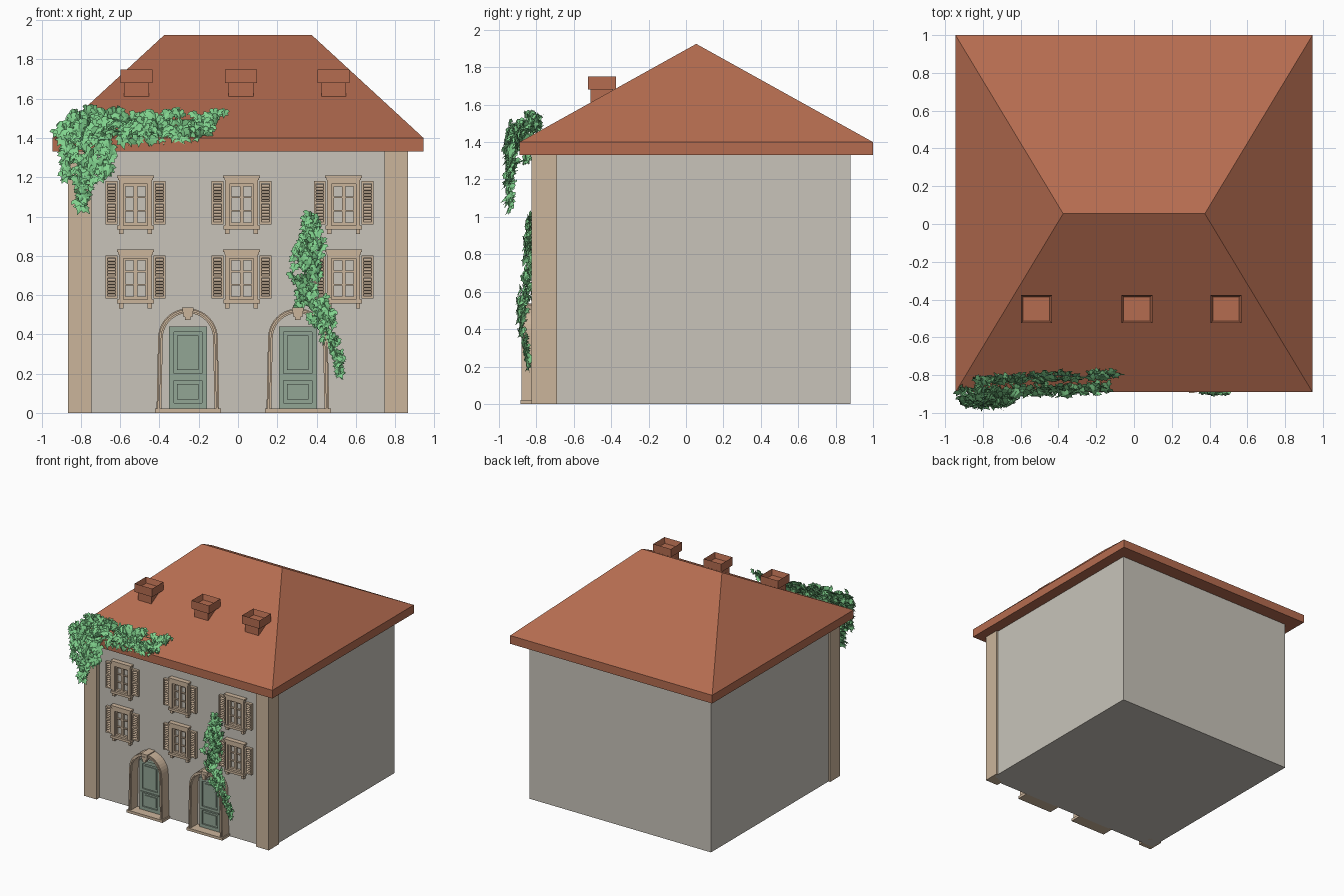
import bpy, bmesh, math, random
from mathutils import Vector, Matrix

if "Cube" in bpy.data.objects:
    bpy.data.objects.remove(bpy.data.objects["Cube"])

random.seed(7)
WALL_Y = -0.785


def mat(name, rgb):
    m = bpy.data.materials.new(name)
    m.diffuse_color = (*rgb, 1)
    m.use_nodes = True
    m.node_tree.nodes["Principled BSDF"].inputs["Base Color"].default_value = m.diffuse_color
    return m


PLASTER = mat("plaster", (0.58, 0.55, 0.49))
STONE = mat("stone", (0.60, 0.46, 0.33))
TILE = mat("tile", (0.46, 0.15, 0.08))
GREEN = mat("door_paint", (0.29, 0.38, 0.30))
LEAF = mat("leaf", (0.22, 0.65, 0.27))


def finish(bm, name, m, loc=(0, 0, 0)):
    bmesh.ops.recalc_face_normals(bm, faces=bm.faces)
    me = bpy.data.meshes.new(name)
    bm.to_mesh(me)
    bm.free()
    me.materials.append(m)
    return place(me, name, loc)


def place(me, name, loc):
    ob = bpy.data.objects.new(name, me)
    ob.location = loc
    bpy.context.collection.objects.link(ob)
    return ob


def box(bm, x0, x1, y0, y1, z0, z1, tilt=0):
    c = Vector(((x0 + x1) / 2, (y0 + y1) / 2, (z0 + z1) / 2))
    mx = (Matrix.Translation(c) @ Matrix.Rotation(tilt, 4, 'X')
          @ Matrix.Diagonal((x1 - x0, y1 - y0, z1 - z0, 1)))
    return bmesh.ops.create_cube(bm, size=1, matrix=mx)['verts']


def pair(bm, x0, x1, *rest):
    """Box and its mirror image across x = 0."""
    box(bm, x0, x1, *rest)
    box(bm, -x1, -x0, *rest)


# House body and front corner pilasters
bm = bmesh.new()
box(bm, -0.85, 0.85, WALL_Y, 0.88, 0, 1.35)
finish(bm, "walls", PLASTER)
bm = bmesh.new()
pair(bm, 0.745, 0.865, -0.825, -0.69, 0, 1.35)
finish(bm, "corner_pilasters", STONE)

# Hipped roof: eave slab with its top edge drawn up to a ridge
bm = bmesh.new()
low, high = ([bm.verts.new((x, y, z)) for x, y in
              ((-.945, -.89), (.945, -.89), (.945, 1), (-.945, 1))] for z in (1.33, 1.40))
ra, rb = bm.verts.new((-0.375, 0.055, 1.925)), bm.verts.new((0.375, 0.055, 1.925))
bm.faces.new(low[::-1])
for i in range(4):
    j = (i + 1) % 4
    bm.faces.new((low[i], low[j], high[j], high[i]))
a, b, c, d = high
for f in ((a, b, rb, ra), (b, c, rb), (c, d, ra, rb), (d, a, ra)):
    bm.faces.new(f)
finish(bm, "roof", TILE)

# Chimneys with a hollow cap
for i, x in enumerate((-0.517, 0.015, 0.487)):
    bm = bmesh.new()
    box(bm, -0.063, 0.063, -0.06, 0.06, 1.57, 1.685)
    cap = box(bm, -0.082, 0.082, -0.075, 0.075, 1.68, 1.75)
    top = max({f for v in cap for f in v.link_faces}, key=lambda f: f.calc_center_median().z)
    bmesh.ops.inset_region(bm, faces=[top], thickness=0.017)
    bmesh.ops.translate(bm, verts=top.verts, vec=(0, 0, -0.045))
    finish(bm, f"chimney_{i + 1}", TILE, (x, -0.45, 0))

# Window: casing, glazing bars, cornice, sill and brackets (z measured from its centre)
bm = bmesh.new()
pair(bm, 0.062, 0.084, -0.033, 0.01, -0.115, 0.115)
box(bm, -0.062, 0.062, -0.033, 0.01, 0.095, 0.115)
pair(bm, 0.050, 0.062, -0.02, 0.01, -0.115, 0.095)
box(bm, -0.062, 0.062, -0.02, 0.01, -0.115, -0.10)
box(bm, -0.062, 0.062, -0.02, 0.01, 0.083, 0.095)
box(bm, -0.009, 0.009, -0.022, 0.01, -0.115, 0.095)
for z in (-0.04, 0.028):
    box(bm, -0.06, 0.06, -0.016, 0.01, z - 0.004, z + 0.004)
box(bm, -0.088, 0.088, -0.036, 0.01, 0.115, 0.127)
box(bm, -0.094, 0.094, -0.04, 0.01, 0.127, 0.14)
box(bm, -0.093, 0.093, -0.04, 0.01, -0.135, -0.115)
pair(bm, 0.062, 0.084, -0.03, 0.01, -0.16, -0.135)
window = finish(bm, "window_upper_1", STONE).data

# Louvred shutter pair
bm = bmesh.new()
for x in (0.092, 0.142):
    pair(bm, x, x + 0.01, -0.025, 0.01, -0.11, 0.11)
for z in (-0.11, -0.006, 0.098):
    pair(bm, 0.102, 0.142, -0.023, 0.01, z, z + 0.012)
for i in range(12):
    z = -0.098 + 0.0155 * i + (0.012 if i > 5 else 0.004)
    pair(bm, 0.100, 0.144, -0.021, 0.001, z - 0.002, z + 0.003, 0.6)
shutters = finish(bm, "shutters_upper_1", STONE).data

for row, z in (("upper", 1.07), ("lower", 0.692)):
    for i, x in enumerate((-0.522, 0.018, 0.538)):
        for me, kind in ((window, "window"), (shutters, "shutters")):
            name, loc = f"{kind}_{row}_{i + 1}", (x, WALL_Y, z)
            if name in bpy.data.objects:
                bpy.data.objects[name].location = loc
            else:
                place(me, name, loc)


def arch_line(r, foot):
    arc = [(r * math.cos(math.pi * k / 20), 0.38 + r * math.sin(math.pi * k / 20)) for k in range(21)]
    return [(foot, 0)] + arc + [(-foot, 0)]


def arch(bm, outer, inner, y0, y1):
    """Arched band of rectangular section."""
    rings = [[bm.verts.new((x, y, z)) for x, z in line]
             for line, y in ((outer, y0), (outer, y1), (inner, y1), (inner, y0))]
    for p, q in zip(rings, rings[1:] + rings[:1]):
        for k in range(len(p) - 1):
            bm.faces.new((p[k], p[k + 1], q[k + 1], q[k]))
    for k in (0, -1):
        bm.faces.new([r[k] for r in rings])


for i, x in enumerate((-0.255, 0.305)):
    # Deep arched surround with raised lip, step and keystone
    bm = bmesh.new()
    arch(bm, arch_line(0.152, 0.160), arch_line(0.128, 0.136), -0.872, WALL_Y + 0.01)
    arch(bm, arch_line(0.147, 0.155), arch_line(0.136, 0.144), -0.880, -0.868)
    box(bm, -0.168, 0.168, -0.885, WALL_Y + 0.01, 0, 0.022)
    key = box(bm, -0.03, 0.03, -0.89, WALL_Y + 0.01, 0.488, 0.538)
    for v in key:
        if v.co.z < 0.5:
            v.co.x *= 0.75
    box(bm, -0.014, 0.014, -0.895, -0.86, 0.472, 0.515)
    finish(bm, f"door_surround_{i + 1}", STONE, (x, 0, 0))
    # Panelled door
    bm = bmesh.new()
    box(bm, -0.097, 0.097, -0.80, WALL_Y + 0.01, 0.022, 0.44)
    pair(bm, 0.072, 0.097, -0.812, -0.79, 0.022, 0.44)
    for z0, z1 in ((0.022, 0.05), (0.165, 0.20), (0.412, 0.44)):
        box(bm, -0.072, 0.072, -0.812, -0.79, z0, z1)
    box(bm, -0.085, 0.085, -0.818, -0.79, 0.170, 0.180)
    for z0, z1 in ((0.068, 0.147), (0.218, 0.394)):
        box(bm, -0.055, 0.055, -0.808, -0.79, z0, z1)
    finish(bm, f"door_{i + 1}", GREEN, (x, 0, 0))

# Half outline of a five-lobed ivy leaf, from stalk to tip
HALF = [(0.22, -0.12), (0.50, 0.05), (0.33, 0.25), (0.48, 0.50), (0.20, 0.56)]
OUTLINE = [(0, 0)] + HALF + [(0, 1)] + [(-x, y) for x, y in HALF[::-1]]


def add_leaf(bm, p, size, lift):
    g = random.gauss
    n = Vector((g(0, 0.55), -1, lift + g(0, 0.45))).normalized()
    tip = Vector((g(0, 0.6), g(0, 0.2), -1))
    tip = (tip - n * tip.dot(n)).normalized()
    side = tip.cross(n)

    def vert(x, y):
        bend = -0.35 * abs(x) - 0.3 * (y - 0.3) ** 2
        co = p + size * (side * x + tip * (y - 0.4) + n * bend)
        co.y = max(co.y, -1.0)
        return bm.verts.new(co)
    mid = vert(0, 0.35)
    rim = [vert(x, y) for x, y in OUTLINE]
    for k in range(len(rim)):
        bm.faces.new((mid, rim[k], rim[(k + 1) % len(rim)]))


def ivy(name, strands, size, lift):
    """Scatter leaves round strands of (x, y, z, spread) points; add a thin stem along each."""
    bm = bmesh.new()
    stems = bpy.data.curves.new(name + "_stems", 'CURVE')
    stems.dimensions, stems.bevel_depth, stems.bevel_resolution = '3D', 0.004, 0
    stems.materials.append(LEAF)
    for count, pts in strands:
        sp = stems.splines.new('POLY')
        sp.points.add(len(pts) - 1)
        for s, q in zip(sp.points, pts):
            s.co = (*q[:3], 1)
        lens = [(Vector(q[:3]) - Vector(p[:3])).length for p, q in zip(pts, pts[1:])]
        for _ in range(count):
            k = random.choices(range(len(lens)), lens)[0]
            q = Vector(pts[k]).lerp(Vector(pts[k + 1]), random.random())
            u = Vector([random.uniform(-1, 1) for _ in range(3)]) * q[3]
            add_leaf(bm, Vector(q[:3]) + Vector((u.x, u.y * 0.45, u.z)),
                     size * random.uniform(0.75, 1.2), lift)
    me = bpy.data.meshes.new(name)
    bm.to_mesh(me)
    bm.free()
    me.materials.append(LEAF)
    place(me, name, (0, 0, 0))
    place(stems, name + "_stems", (0, 0, 0))


# Ivy on the eaves, with trailing ends at the left corner
ivy("roof_ivy", [
    (170, [(-.87, -.90, 1.46, .05), (-.55, -.89, 1.43, .055), (-.25, -.885, 1.43, .045), (-.14, -.87, 1.46, .03)]),
    (110, [(-.84, -.84, 1.51, .035), (-.5, -.82, 1.49, .04), (-.25, -.81, 1.49, .04), (-.09, -.80, 1.51, .025)]),
    (55, [(-.87, -.94, 1.47, .04), (-.86, -.955, 1.19, .025)]),
    (75, [(-.78, -.94, 1.47, .06), (-.77, -.955, 1.25, .05), (-.785, -.945, 1.05, .022)]),
    (50, [(-.69, -.93, 1.45, .05), (-.68, -.95, 1.19, .02)]),
    (10, [(-.75, -.95, 1.27, .02), (-.75, -.85, 1.31, .01)]),
], 0.062, 0.5)

# Ivy climbing the wall beside the right door
ivy("wall_ivy", [
    (130, [(.37, -.84, .99, .03), (.37, -.84, .85, .065), (.34, -.84, .72, .07), (.35, -.85, .60, .055)]),
    (75, [(.35, -.87, .60, .06), (.43, -.885, .50, .045), (.46, -.88, .38, .035)]),
    (28, [(.46, -.88, .38, .03), (.51, -.86, .28, .022), (.525, -.845, .18, .01)]),
], 0.052, 0.2)
